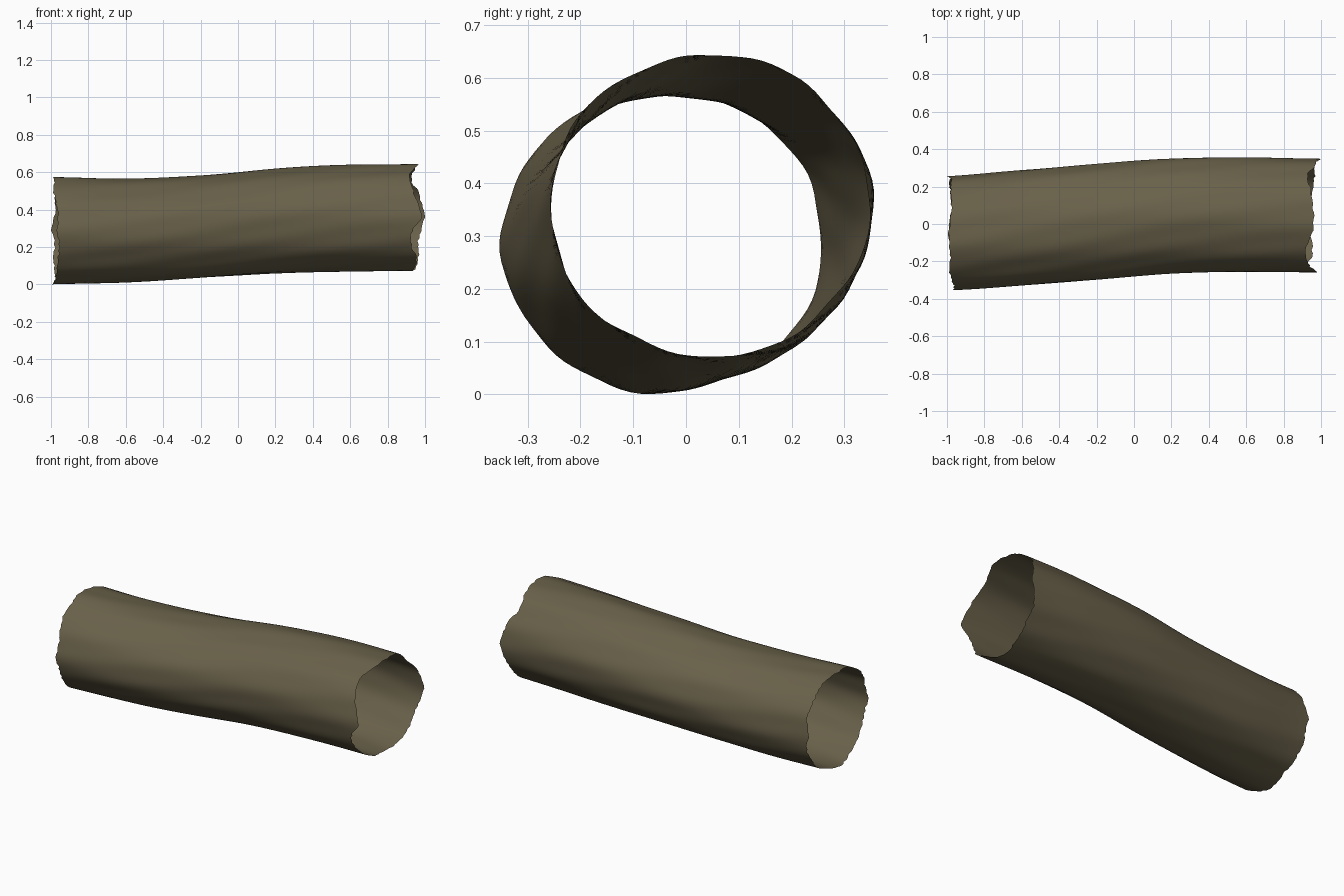
import bpy
import math
import random

random.seed(4)
if "Cube" in bpy.data.objects:
    bpy.data.objects.remove(bpy.data.objects["Cube"], do_unlink=True)

SEGMENTS, RINGS = 96, 48

# Outline rails at even stations along the length
TOP = [.575, .565, .58, .615, .638, .645]
BOTTOM = [.003, .012, .033, .056, .067, .072]
BACK = [.258, .29, .32, .348, .354, .347]
FRONT = [-.35, -.328, -.298, -.265, -.257, -.258]

# Ragged rims: x every 15 degrees, from the back over the top
RIGHT_RIM = [1, .985, .965, .93, .945, .955, .965, .96, .93, .92, .94, .965,
             .985, .935, .93, .955, .955, .94, .93, .95, .96, .97, .965, .98]
LEFT_RIM = [1, .985, .98, .985, .98, .985, .995, .99, .985, .99, .975, .965,
            .97, .96, .965, .97, .975, .985, .995, .985, .98, .985, .99, .985]


def spline(values, t, closed=False):
    """Smooth curve through evenly spaced values, t from 0 to 1."""
    n = len(values)
    f = t * (n if closed else n - 1)
    i = math.floor(f) if closed else min(int(f), n - 2)
    u = f - i

    def pick(k):
        return values[k % n] if closed else values[max(0, min(n - 1, k))]
    a, b, c, d = (pick(i + k) for k in (-1, 0, 1, 2))
    return b + u / 2 * (c - a + u * (2 * a - 5 * b + 4 * c - d
                                     + u * (3 * (b - c) + d - a)))


def bump(x, angle):
    """Gentle lengthwise ripples that drift around the shell."""
    return (.0025 * math.sin(5 * angle + 2 * x)
            + .0018 * math.sin(9 * angle - 3 * x + 1)
            + .0012 * math.sin(14 * angle + 7 * x + 2))


# Rims with small splinters, always cut inward
left, right = [], []
for s in range(SEGMENTS):
    t = s / SEGMENTS
    chip = random.uniform(0, .009) if s % 4 else 0
    left.append(-spline(LEFT_RIM, t, True) + chip)
    chip = random.uniform(0, .009) if s % 4 else 0
    right.append(spline(RIGHT_RIM, t, True) - chip)

# Loft the open shell
verts, faces = [], []
for r in range(RINGS + 1):
    for s in range(SEGMENTS):
        x = left[s] + (right[s] - left[s]) * r / RINGS
        t = min(1, max(0, (x + 1) / 2))
        top, bottom, back, front = (spline(p, t) for p in (TOP, BOTTOM, BACK, FRONT))
        angle = math.tau * s / SEGMENTS
        swell = bump(x, angle)
        y = (back + front) / 2 + ((back - front) / 2 + swell) * math.cos(angle)
        z = (top + bottom) / 2 + ((top - bottom) / 2 + swell) * math.sin(angle)
        verts.append((x, y, max(0, z)))
for r in range(RINGS):
    for s in range(SEGMENTS):
        n = (s + 1) % SEGMENTS
        a, b = r * SEGMENTS, (r + 1) * SEGMENTS
        faces.append((a + s, b + s, b + n, a + n))

mesh = bpy.data.meshes.new("hollow_log")
mesh.from_pydata(verts, [], [f[::-1] for f in faces])
mesh.polygons.foreach_set("use_smooth", [True] * len(faces))
log = bpy.data.objects.new("hollow_log", mesh)
bpy.context.collection.objects.link(log)

# Drab brown bark
bark = bpy.data.materials.new("drab_bark")
bark.use_nodes = True
colour = (.14, .118, .067, 1)
bark.diffuse_color = colour
shader = bark.node_tree.nodes["Principled BSDF"]
shader.inputs["Base Color"].default_value = colour
shader.inputs["Roughness"].default_value = .9
mesh.materials.append(bark)
